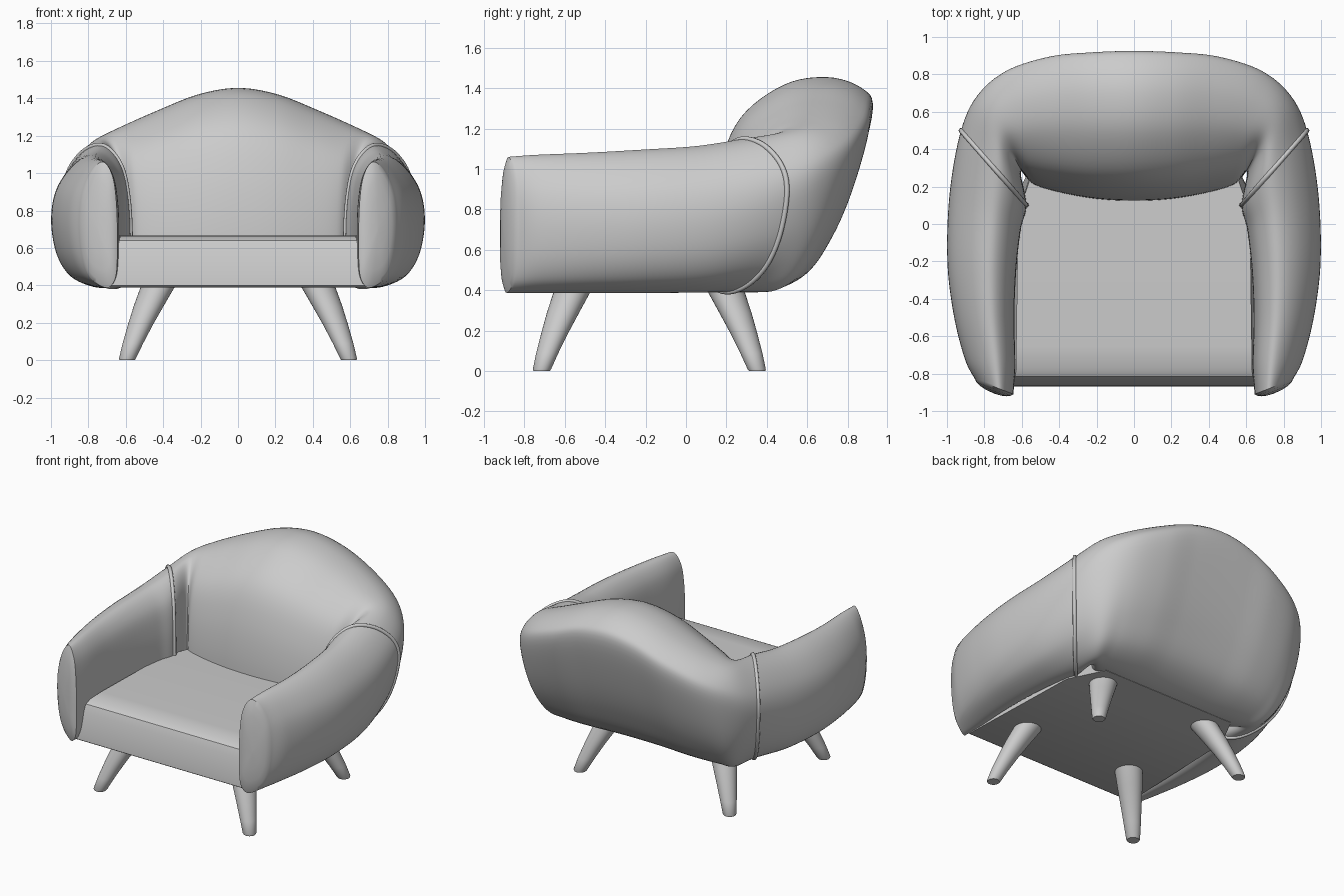
import bpy, bmesh, math
from mathutils import Vector

if "Cube" in bpy.data.objects:
    bpy.data.objects.remove(bpy.data.objects["Cube"])


def catmull(keys, steps, closed=False):
    """Smooth interpolation through equal-length tuples."""
    n = len(keys)
    get = (lambda i: keys[i % n]) if closed else (lambda i: keys[max(0, min(n - 1, i))])
    out = []
    for i in range(n if closed else n - 1):
        for s in range(steps):
            u = s / steps
            out.append(tuple(
                0.5 * (2 * b + (c - a) * u + (2 * a - 5 * b + 4 * c - d) * u * u
                       + (3 * b - a - 3 * c + d) * u ** 3)
                for a, b, c, d in zip(get(i - 1), get(i), get(i + 1), get(i + 2))))
    if not closed:
        out.append(tuple(keys[-1]))
    return out


def loft(name, rings, angle=40):
    """Skin closed rings and cap both ends."""
    bm = bmesh.new()
    vs = [[bm.verts.new(p) for p in r] for r in rings]
    n = len(rings[0])
    for a, b in zip(vs, vs[1:]):
        for i in range(n):
            j = (i + 1) % n
            bm.faces.new((a[i], a[j], b[j], b[i]))
    bm.faces.new(vs[0])
    bm.faces.new(vs[-1])
    bmesh.ops.recalc_face_normals(bm, faces=bm.faces)
    me = bpy.data.meshes.new(name)
    bm.to_mesh(me)
    bm.free()
    ob = bpy.data.objects.new(name, me)
    bpy.context.collection.objects.link(ob)
    bpy.ops.object.select_all(action='DESELECT')
    ob.select_set(True)
    bpy.context.view_layer.objects.active = ob
    bpy.ops.object.shade_smooth_by_angle(angle=math.radians(angle))
    return ob


# Unit cross-sections: (inner-to-outer, bottom-to-top)
ARM = [(.2, 0), (.03, .1), (0, .35), (.02, .65), (.12, .88), (.36, 1), (.66, .93),
       (.92, .74), (1, .51), (.93, .26), (.74, .09), (.45, .01)]
BACK = [(.3, 0), (.04, .04), (0, .26), (.05, .57), (.18, .81), (.45, .965), (.72, 1),
        (.93, .95), (1, .85), (.9, .55), (.76, .29), (.58, .09)]

# Stations around the shell: inner x, y, outer x, y, top z, arm-to-back blend
HALF = [(.645, -.91, .85, -.83, 1.06, 0),
        (.635, -.75, .905, -.72, 1.07, 0),
        (.64, -.5, .965, -.48, 1.08, 0),
        (.63, -.25, .998, -.19, 1.095, 0),
        (.605, -.03, .985, .17, 1.115, .1),
        (.575, .1, .925, .5, 1.155, .42),
        (.605, .28, .835, .69, 1.195, .68),
        (.54, .215, .68, .82, 1.25, .86),
        (.4, .17, .45, .895, 1.335, .96),
        (.2, .135, .22, .918, 1.42, 1),
        (0, .125, 0, .925, 1.455, 1)]
ALL = HALF + [(-s[0], s[1], -s[2], *s[3:]) for s in HALF[-2::-1]]
FLOOR = .392


def section(st):
    ix, iy, ox, oy, top, k = st
    keys = [(a[0] + (b[0] - a[0]) * k, a[1] + (b[1] - a[1]) * k) for a, b in zip(ARM, BACK)]
    return [Vector((ix + (ox - ix) * t, iy + (oy - iy) * t, FLOOR + (top - FLOOR) * h))
            for t, h in catmull(keys, 6, True)]


# Arms and backrest shell with domed arm fronts
rings = [section(s) for s in catmull(ALL, 8)]


def dome(ring, sx):
    c = sum(ring, Vector()) / len(ring)
    n = Vector((.32 * sx, -.95, 0))
    return [[c + (p - c) * s + n * d for p in ring]
            for s, d in ((.03, .034), (.4, .031), (.7, .023), (.9, .012))]


rings = dome(rings[0], 1) + rings + dome(rings[-1], -1)[::-1]
loft("arms_and_backrest", rings)

# Seam piping between arms and backrest
for side, idx in (("right", 5), ("left", len(ALL) - 6)):
    cu = bpy.data.curves.new(side + "_seam_piping", 'CURVE')
    cu.dimensions = '3D'
    cu.bevel_depth = .013
    cu.bevel_resolution = 3
    pts = section(ALL[idx])
    sp = cu.splines.new('POLY')
    sp.points.add(len(pts) - 1)
    for p, v in zip(sp.points, pts):
        p.co = (*v, 1)
    sp.use_cyclic_u = True
    bpy.context.collection.objects.link(bpy.data.objects.new(side + "_seam_piping", cu))

# Seat cushion: side profile of y, z, half width
SEAT = [(-.85, .388, .685), (-.868, .4, .685), (-.865, .44, .675), (-.835, .59, .645),
        (-.815, .64, .635), (-.775, .662, .63), (-.65, .667, .63), (.05, .66, .62),
        (.35, .65, .52), (.35, .388, .53), (.1, .388, .655)]
loft("seat", [[(sx * w, y, z) for y, z, w in SEAT] for sx in (-1, 1)], 35)

# Splayed tapered legs: top y, bottom y
for name, ty, by in (("front", -.565, -.715), ("back", .2, .352)):
    for side, sx in (("left", -1), ("right", 1)):
        rings = []
        for z, u, r in ((.42, -.06, .095), (.39, 0, .091), (.29, .29, .08),
                        (.19, .56, .067), (.09, .81, .055), (.008, .99, .045), (0, 1, .04)):
            cx, cy = sx * (.43 + .163 * u), ty + (by - ty) * u
            rings.append([(cx + r * math.cos(a * math.tau / 32),
                           cy + r * math.sin(a * math.tau / 32), z) for a in range(32)])
        loft(f"{name}_{side}_leg", rings)
